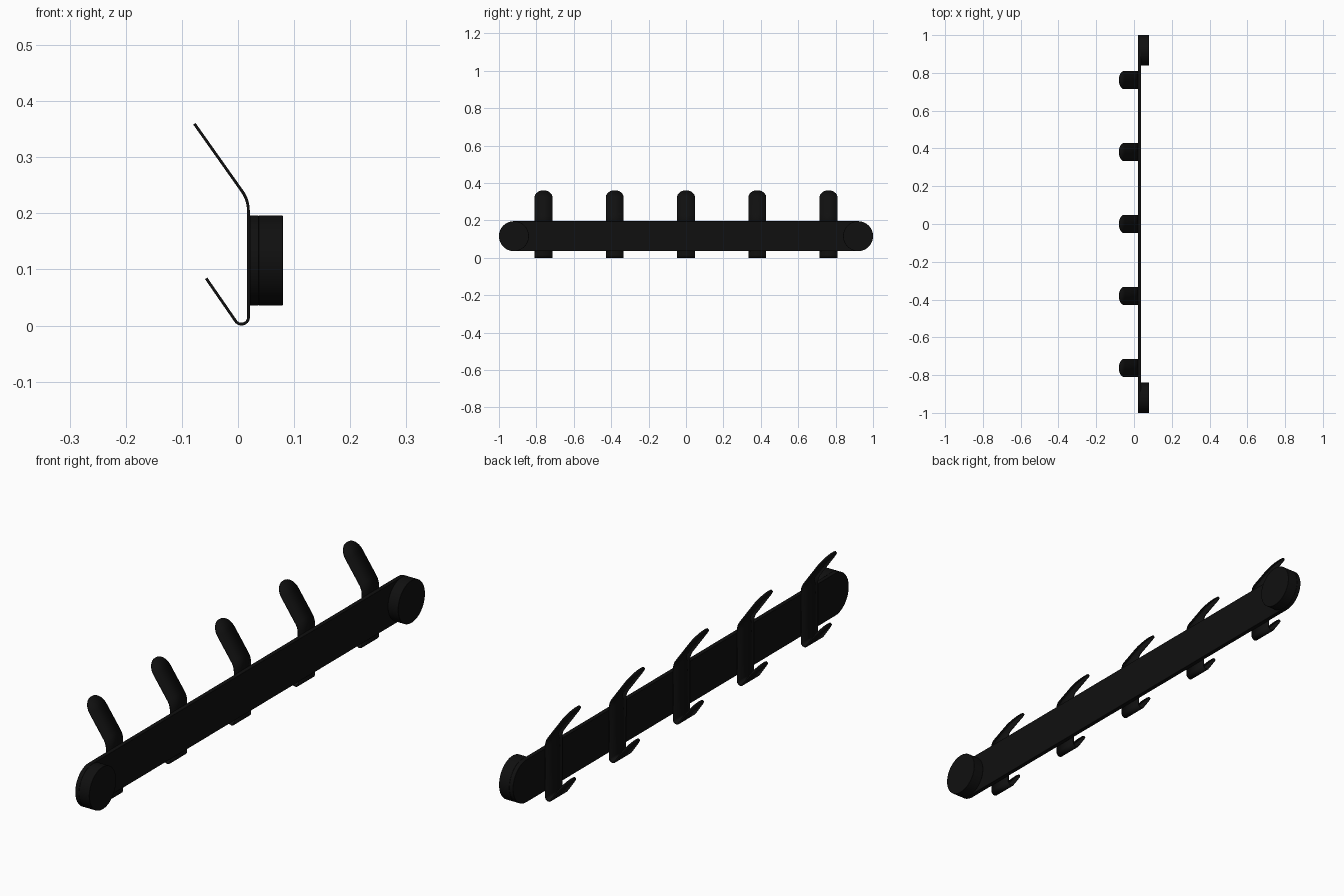
import bpy, bmesh, math
from mathutils import Vector

if "Cube" in bpy.data.objects:
    bpy.data.objects.remove(bpy.data.objects["Cube"])

black = bpy.data.materials.new("black_metal")
black.diffuse_color = (0.005, 0.005, 0.005, 1)
black.use_nodes = True
black.node_tree.nodes["Principled BSDF"].inputs["Base Color"].default_value = black.diffuse_color


def finish(name, bm):
    bmesh.ops.recalc_face_normals(bm, faces=bm.faces)
    me = bpy.data.meshes.new(name)
    bm.to_mesh(me)
    bm.free()
    ob = bpy.data.objects.new(name, me)
    bpy.context.collection.objects.link(ob)
    me.materials.append(black)
    bpy.ops.object.select_all(action='DESELECT')
    ob.select_set(True)
    bpy.context.view_layer.objects.active = ob
    bpy.ops.object.shade_smooth_by_angle(angle=math.radians(35))
    return ob


def slab(name, outline, x0, x1, bevel):
    """Extrude a (y, z) outline from x0 to x1."""
    bm = bmesh.new()
    face = bm.faces.new([bm.verts.new((x0, y, z)) for y, z in outline])
    ext = bmesh.ops.extrude_face_region(bm, geom=[face])['geom']
    bmesh.ops.translate(bm, vec=(x1 - x0, 0, 0),
                        verts=[v for v in ext if isinstance(v, bmesh.types.BMVert)])
    ob = finish(name, bm)
    mod = ob.modifiers.new("soft_edge", 'BEVEL')
    mod.width, mod.segments, mod.limit_method = bevel, 2, 'ANGLE'
    mod.angle_limit = math.radians(50)
    return ob


def arc(cy, cz, r, a0, a1, n):
    return [(cy + r * math.cos(math.radians(a0 + (a1 - a0) * i / n)),
             cz + r * math.sin(math.radians(a0 + (a1 - a0) * i / n))) for i in range(n + 1)]


R, CY, CZ = 0.08, 0.92, 0.116

# Long rail with round ends
slab("rail", arc(CY, CZ, R, -90, 90, 32) + arc(-CY, CZ, R, 90, 270, 32), 0.021, 0.037, 0.001)

# Round wall mounts behind both ends
for side, y in (("left", -CY), ("right", CY)):
    slab("wall_mount_" + side, arc(y, CZ, R, 0, 360, 64)[:-1], 0.037, 0.08, 0.001)

# Hook side profile (x, z): upper tip, soft bend, tight lower turn, lower tip
path = ([(-0.078, 0.36)] + arc(-0.0415, 0.2045, 0.06, 35.5, 0, 8)
        + arc(0.0062, 0.015, 0.0125, 0, -144.5, 14) + [(-0.057, 0.0845)])
W, T = 0.048, 0.005


def cap(tip, inner):
    """Rungs (x, z, half width) of a semicircular strip end, tip first."""
    d = (Vector(inner) - Vector(tip)).normalized()
    rungs = []
    for i in range(1, 13):
        a = math.radians(7.5 * i)
        p = Vector(tip) + d * W * (1 - math.cos(a))
        rungs.append((p.x, p.y, W * math.sin(a)))
    return rungs


rungs = (cap(path[0], path[1]) + [(x, z, W) for x, z in path[1:-1]]
         + cap(path[-1], path[-2])[::-1])

# Five bent strip hooks
for k in range(5):
    y = (k - 2) * 0.381
    bm = bmesh.new()
    pairs = [(bm.verts.new((x, y - w, z)), bm.verts.new((x, y + w, z))) for x, z, w in rungs]
    for (a, b), (c, d) in zip(pairs, pairs[1:]):
        bm.faces.new((a, b, d, c))
    hook = finish("hook_%d" % (k + 1), bm)
    mod = hook.modifiers.new("thickness", 'SOLIDIFY')
    mod.thickness, mod.offset = T, 0
    mod.use_even_offset = True
